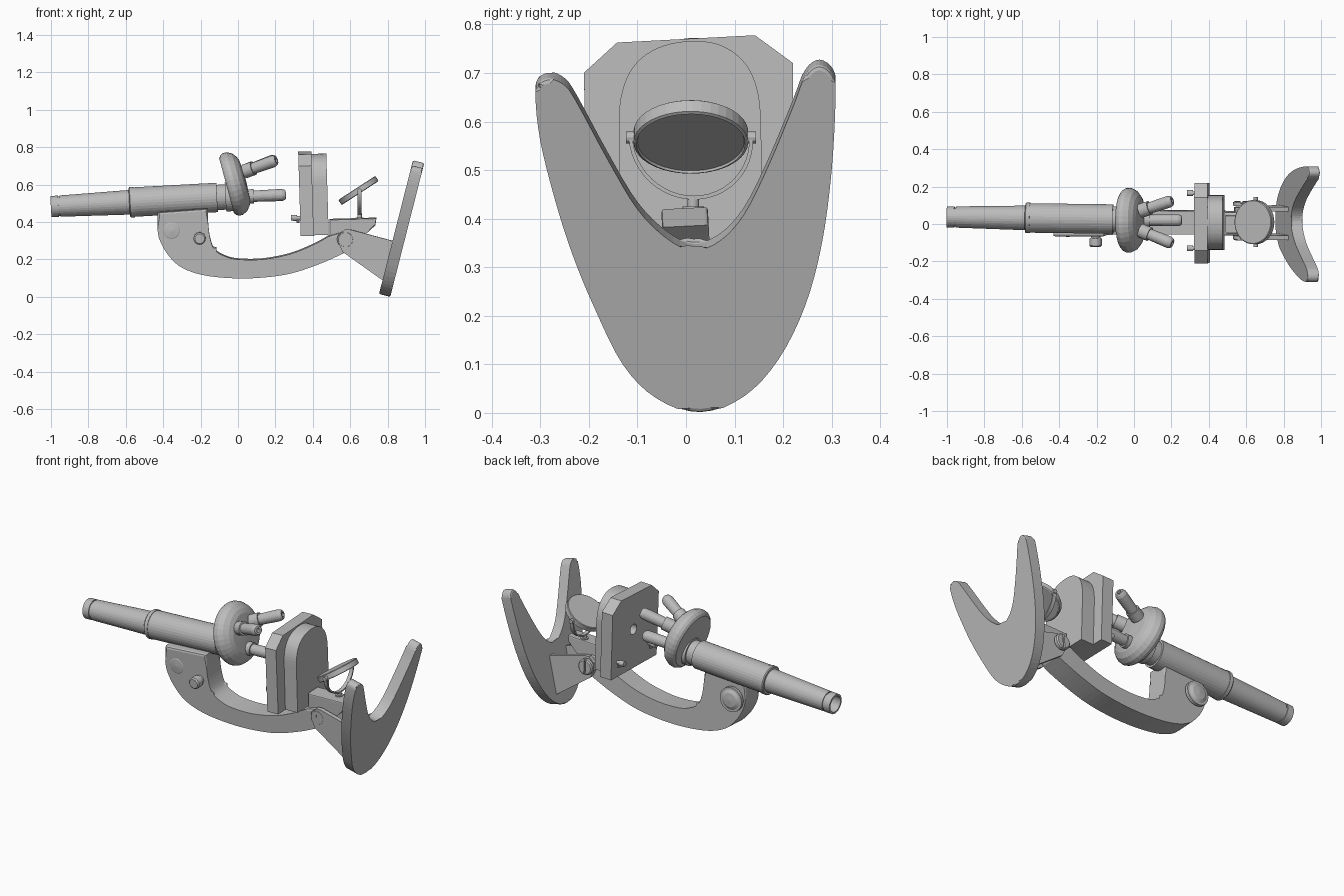
import bpy, bmesh, math
from mathutils import Vector

cube = bpy.data.objects.get("Cube")
if cube:
    bpy.data.objects.remove(cube, do_unlink=True)

metal = bpy.data.materials.new("satin grey")
metal.use_nodes = True
GREY = (0.5, 0.5, 0.5, 1)
metal.diffuse_color = GREY
metal.node_tree.nodes["Principled BSDF"].inputs["Base Color"].default_value = GREY

MID = 0.018                                # side-to-side middle of the instrument
X, Y = Vector((1, 0, 0)), Vector((0, 1, 0))
UP = Vector((0, -0.05, 1)).normalized()    # whole body leans slightly
SIDE = UP.cross(X)


def finish(name, bm):
    bmesh.ops.recalc_face_normals(bm, faces=bm.faces)
    mesh = bpy.data.meshes.new(name)
    bm.to_mesh(mesh)
    bm.free()
    mesh.materials.append(metal)
    ob = bpy.data.objects.new(name, mesh)
    bpy.context.collection.objects.link(ob)
    return ob


def smooth(pts, steps=5, closed=False):
    """Catmull-Rom curve through 2D points."""
    p = [Vector(q) for q in pts]
    p = [p[-1]] + p + p[:2] if closed else [p[0]] + p + [p[-1]]
    out = []
    for a, b, c, d in zip(p, p[1:], p[2:], p[3:]):
        for i in range(steps):
            t = i / steps
            out.append((2 * b + (c - a) * t + (2 * a - 5 * b + 4 * c - d) * t * t
                        + (3 * b - a - 3 * c + d) * t ** 3) / 2)
    return out if closed else out + [p[-2]]


def plate(name, pts, origin, u, v, depth, bevel=0.0):
    """Outline in the u-v plane, given thickness both ways from origin."""
    bm = bmesh.new()
    half = u.cross(v).normalized() * depth / 2
    rings = [[bm.verts.new(Vector(origin) + u * a + v * b + s * half) for a, b in pts]
             for s in (-1, 1)]
    caps = [bm.faces.new(r) for r in rings]
    n = len(pts)
    for i in range(n):
        j = (i + 1) % n
        bm.faces.new((rings[0][i], rings[0][j], rings[1][j], rings[1][i]))
    if bevel:
        edges = [e for f in caps for e in f.edges]
        bmesh.ops.bevel(bm, geom=edges, offset=bevel, segments=2, profile=0.5,
                        affect='EDGES', clamp_overlap=True)
    return finish(name, bm)


def lathe(name, start, axis, profile, sides=32):
    """Turned part: profile of (distance, radius) along the axis."""
    bm = bmesh.new()
    start, axis = Vector(start), Vector(axis).normalized()
    a = axis.cross(Vector((0, 0.3, 1))).normalized()
    b = axis.cross(a)
    rings = []
    for d, r in profile:
        c = start + axis * d
        if r == 0:
            rings.append([bm.verts.new(c)] * sides)
        else:
            rings.append([bm.verts.new(c + (a * math.cos(t) + b * math.sin(t)) * r)
                          for t in (math.tau * i / sides for i in range(sides))])
    for p, q in zip(rings, rings[1:]):
        for i in range(sides):
            j = (i + 1) % sides
            bm.faces.new(dict.fromkeys((p[i], p[j], q[j], q[i])))
    return finish(name, bm)


def cut(target, cutter):
    mod = target.modifiers.new("cut", 'BOOLEAN')
    mod.operation, mod.object, mod.solver = 'DIFFERENCE', cutter, 'EXACT'
    cutter.hide_render = True
    cutter.hide_viewport = True


# Horseshoe foot, tilted
foot = [(-.31, .65), (-.30, .56), (-.27, .44), (-.235, .33), (-.19, .22), (-.13, .1),
        (-.06, .03), (.03, 0), (.12, .035), (.19, .11), (.245, .22), (.28, .35),
        (.30, .5), (.308, .65), (.303, .695), (.275, .715), (.246, .695), (.22, .63),
        (.17, .51), (.12, .41), (.07, .355), (.015, .335), (-.04, .36), (-.1, .42),
        (-.16, .52), (-.225, .64), (-.25, .675), (-.28, .688), (-.303, .678)]
lean = Vector((0.246, 0, 0.969))
plate("horseshoe_foot", [(a, b / 0.969) for a, b in smooth(foot, 4, True)],
      (0.784, 0, 0.007), Y, lean, 0.062, 0.009)

# Foot brackets and pivot screws on both sides
bracket = [(.57, .36), (.60, .36), (.825, .30), (.785, .08), (.56, .24), (.535, .29), (.54, .33)]
slot = plate("screw_slot_cutter", [(-.006, -.06), (.006, -.06), (.006, .06), (-.006, .06)],
             (0.575, MID, 0.307), X, UP, 0.5)
slot_cut_depth = 0.008
bpy.data.objects.remove(slot, do_unlink=True)
for side, tag in ((-1, "right"), (1, "left")):
    plate(tag + "_foot_bracket", bracket, (0, MID + side * 0.076, 0), X, UP, 0.024)
    screw = lathe(tag + "_pivot_screw", (0.575, MID + side * 0.08, 0.307), SIDE * side,
                  [(0, 0), (0, .045), (.018, .045), (.024, .038), (.024, 0)])
    groove = plate(tag + "_slot_cutter", [(-.005, -.06), (.005, -.06), (.005, .06), (-.005, .06)],
                   (0.575, MID + side * 0.104, 0.307), X, UP, 0.02)
    cut(screw, groove)

# Curved arm with tube block
outer = smooth([(-.43, .36), (-.42, .31), (-.38, .235), (-.31, .165), (-.2, .122), (-.05, .103),
                (.11, .104), (.28, .127), (.44, .18), (.57, .238)])
inner = smooth([(.49, .33), (.41, .285), (.28, .232), (.13, .203), (0, .203), (-.07, .22),
                (-.125, .255), (-.15, .32), (-.16, .40)])
plate("curved_arm", [(-.43, .455)] + outer + [(.62, .29), (.58, .355)] + inner + [(-.16, .475)],
      (0, MID, 0), X, UP, 0.126, 0.012)

# Mirror mount under the stage
plate("mirror_mount", [(.49, .415), (.74, .422), (.735, .385), (.68, .335), (.61, .29), (.49, .32)],
      (0, MID, 0), X, UP, 0.096, 0.006)

# Tilt joint caps and focus knob
for side, tag in ((-1, "right"), (1, "left")):
    lathe(tag + "_joint_cap", (-.355, MID + side * .055, .355), SIDE * side,
          [(0, 0), (0, .07), (.018, .07), (.018, .058), (.028, .04), (.032, 0)])
lathe("focus_knob", (-.205, -.03, .315), -SIDE,
      [(0, 0), (0, .045), (.02, .045), (.02, .025), (.045, .025), (.045, .03),
       (.05, .033), (.085, .033), (.092, .026), (.092, 0)], 24)

# Body tube with open eyepiece
lathe("body_tube", (-1, .038, .482), (1, -.013, .055),
      [(.2, 0), (.2, .046), (0, .046), (0, .057), (.04, .057), (.04, .052), (.048, .052),
       (.048, .057), (.42, .066), (.42, .077), (.425, .082), (.445, .082), (.445, .079),
       (.89, .079), (.89, .068), (.935, .068), (.935, .078), (.98, .078), (.98, 0)])

# Revolving nosepiece and three objectives
lathe("nosepiece", (-.013, .02, .607), (.965, 0, .26),
      [(-.05, 0), (-.05, .152), (-.04, .165), (-.025, .173), (-.005, .173), (.022, .16),
       (.042, .135), (.052, .11), (.058, 0)], 36)
objectives = {"upper_left": ((.035, .07, .67), (.205, .125, .735)),
              "upper_right": ((.035, -.035, .67), (.205, -.105, .73)),
              "lower": ((.03, .02, .535), (.256, .02, .545))}
for tag, (base, tip) in objectives.items():
    axis = Vector(tip) - Vector(base)
    n = axis.length
    lathe(tag + "_objective", base, axis,
          [(0, 0), (0, .038), (.055, .038), (.055, .03), (n - .05, .032), (n - .02, .032),
           (n - .006, .027), (n, .022), (n, .012), (n - .02, .012), (n - .02, 0)], 24)

# Stage plate, raised rounded back and clip pins
down = Vector((-0.03, 0, 1)).normalized()
stage = plate("stage_plate", [(-.205, .325), (.22, .335), (.22, .72), (.142, .777),
                              (-.142, .762), (-.21, .70)], (.38, 0, 0), Y, down, .07)
hole = lathe("stage_hole_cutter", (.30, .02, .56), X, [(0, 0), (0, .03), (.11, .03), (.11, 0)], 24)
cut(stage, hole)
arch = [(.155, .335)] + smooth([(.155, .56), (.15, .65), (.125, .715), (.075, .755), (.01, .765),
                                (-.06, .75), (-.11, .71), (-.135, .645), (-.138, .56)])
plate("stage_back", arch + [(-.138, .33)], (.455, 0, 0), Y, down, .08)
for y, tag in ((.165, "left"), (-.13, "right")):
    lathe(tag + "_clip_pin", (.36, y, .42), (-1, 0, .03),
          [(0, 0), (0, .01), (.045, .01), (.045, .016), (.077, .016), (.077, 0)], 12)
    lathe(tag + "_clip_foot", (.32, y, .425), (0, 0, -1),
          [(0, 0), (0, .008), (.03, .008), (.03, 0)], 10)

# Tilting mirror in a half-ring fork
lathe("mirror", (.635, .01, .582), (.545, 0, -.84),
      [(0, 0), (0, .114), (.003, .118), (.03, .118), (.033, .112), (.028, .11), (.028, 0)], 40)
arc = [(math.cos(t), math.sin(t)) for t in (math.pi * (1 + i / 24) for i in range(25))]
plate("mirror_fork", [(.128 * a, .128 * b) for a, b in arc]
      + [(.12 * a, .12 * b) for a, b in reversed(arc)], (.65, .01, .567), Y, UP, .022)
lathe("fork_post", (.65, .015, .40), (0, 0, 1),
      [(0, 0), (0, .022), (.025, .022), (.025, .012), (.045, .012), (.045, 0)], 16)
for side, tag in ((-1, "right"), (1, "left")):
    lathe(tag + "_mirror_pivot", (.65, .01 + side * .11, .567), Y * side,
          [(0, 0), (0, .012), (.024, .012), (.024, 0)], 12)
